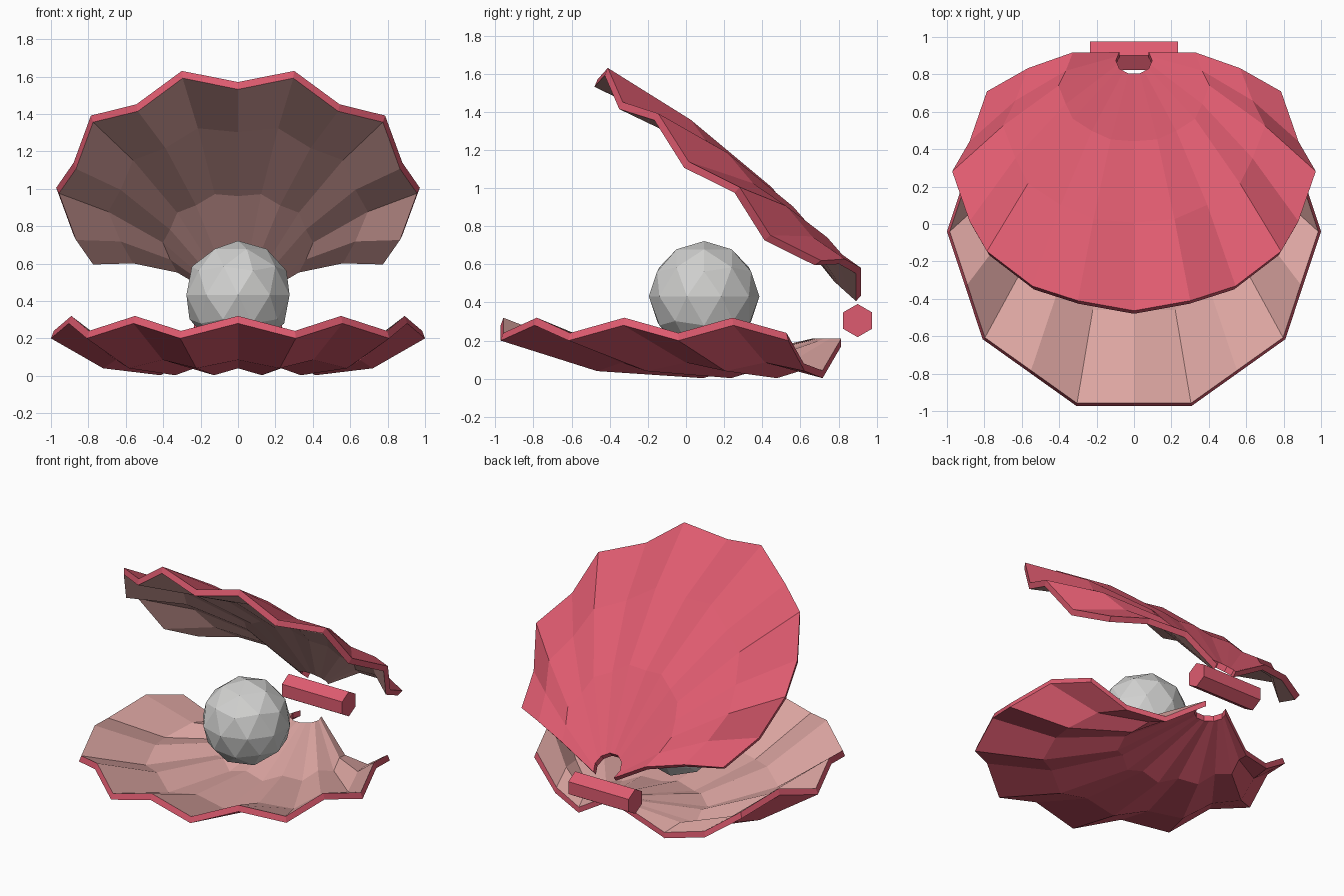
import bpy, bmesh, math
from mathutils import Matrix

if "Cube" in bpy.data.objects:
    bpy.data.objects.remove(bpy.data.objects["Cube"])


def material(name, rgb):
    m = bpy.data.materials.new(name)
    m.diffuse_color = (*rgb, 1)
    m.use_nodes = True
    m.node_tree.nodes["Principled BSDF"].inputs["Base Color"].default_value = m.diffuse_color
    return m


CORAL = material("coral", (0.73, 0.105, 0.16))
PINK = material("pale pink", (0.72, 0.38, 0.36))
GREY = material("pearl grey", (0.64, 0.64, 0.63))

LAST = 7                      # ribs run from -LAST to LAST, back is open
STEPS = (0.0, 0.31, 0.65, 1.0)  # ring positions from rim to hinge
THICK = 0.04


def add_object(name, bm, mats):
    me = bpy.data.meshes.new(name)
    bm.to_mesh(me)
    bm.free()
    for m in mats:
        me.materials.append(m)
    ob = bpy.data.objects.new(name, me)
    bpy.context.collection.objects.link(ob)
    return ob


def shell(name, valley, ridge, place):
    """Ribbed fan; valley and ridge give the outer height at each ring."""
    bm = bmesh.new()
    layers = []
    for inner in (0, 1):
        grid = []
        for i, t in enumerate(STEPS):
            row = []
            for k in range(-LAST, LAST + 1):
                a = math.radians(18 * k)
                odd = k % 2
                r = 1.0 if odd else 0.951
                rim_r = r * (1 - 0.015 * inner * (1 - t))
                rx, ry = rim_r * math.sin(a), -0.04 - 0.98 * rim_r * math.cos(a)
                hx, hy = 0.1 * r * math.sin(a), 0.755 - 0.1 * r * math.cos(a)
                h = (valley if odd else ridge)[i] + THICK * inner
                row.append(bm.verts.new(place(rx + (hx - rx) * t, ry + (hy - ry) * t, h)))
            grid.append(row)
        layers.append(grid)
    rows, cols = len(STEPS), 2 * LAST + 1
    # outer and inner skins
    for inner, g in enumerate(layers):
        for i in range(rows - 1):
            for k in range(cols - 1):
                f = bm.faces.new((g[i][k], g[i][k + 1], g[i + 1][k + 1], g[i + 1][k]))
                f.material_index = inner
    # edge walls
    border = [(0, k) for k in range(cols)] + [(i, cols - 1) for i in range(1, rows)]
    border += [(rows - 1, k) for k in range(cols - 2, -1, -1)] + [(i, 0) for i in range(rows - 2, 0, -1)]
    o, n = layers
    for (a, b), (c, d) in zip(border, border[1:] + border[:1]):
        bm.faces.new((o[a][b], o[c][d], n[c][d], n[a][b]))
    bmesh.ops.recalc_face_normals(bm, faces=bm.faces)
    return add_object(name, bm, (CORAL, PINK))


# Lower shell lies flat, upper shell is flatter and tilted open
TILT = math.radians(42.1)
C, S = math.cos(TILT), math.sin(TILT)


def place_lower(x, y, h):
    return (x, y, 0.2 + h)


def place_upper(x, y, h):
    a = y + 0.972
    return (0.972 * x, -0.41 + a * C - h * S, 1.63 - a * S - h * C)


shell("lower_shell", (0, -0.16, -0.197, -0.03), (0.08, -0.115, -0.16, -0.03), place_lower)
shell("upper_shell", (0, -0.09, -0.112, -0.005), (0.08, -0.062, -0.098, -0.005), place_upper)

# Pearl
bm = bmesh.new()
bmesh.ops.create_icosphere(bm, subdivisions=2, radius=0.29,
                           matrix=Matrix.Translation((0, 0.095, 0.432)))
add_object("pearl", bm, (GREY,))

# Hinge bar
bm = bmesh.new()
bmesh.ops.create_cone(bm, cap_ends=True, segments=6, radius1=0.087, radius2=0.087, depth=0.47)
pts = sorted(bm.verts, key=lambda v: v.co.x)
turn = Matrix.Rotation(math.radians(90), 4, 'Y')
if abs(pts[-1].co.x) < 0.08:   # keep a corner pointing up
    turn = turn @ Matrix.Rotation(math.radians(30), 4, 'Z')
bmesh.ops.transform(bm, matrix=Matrix.Translation((0, 0.9, 0.305)) @ turn, verts=bm.verts)
add_object("hinge_bar", bm, (CORAL,))
